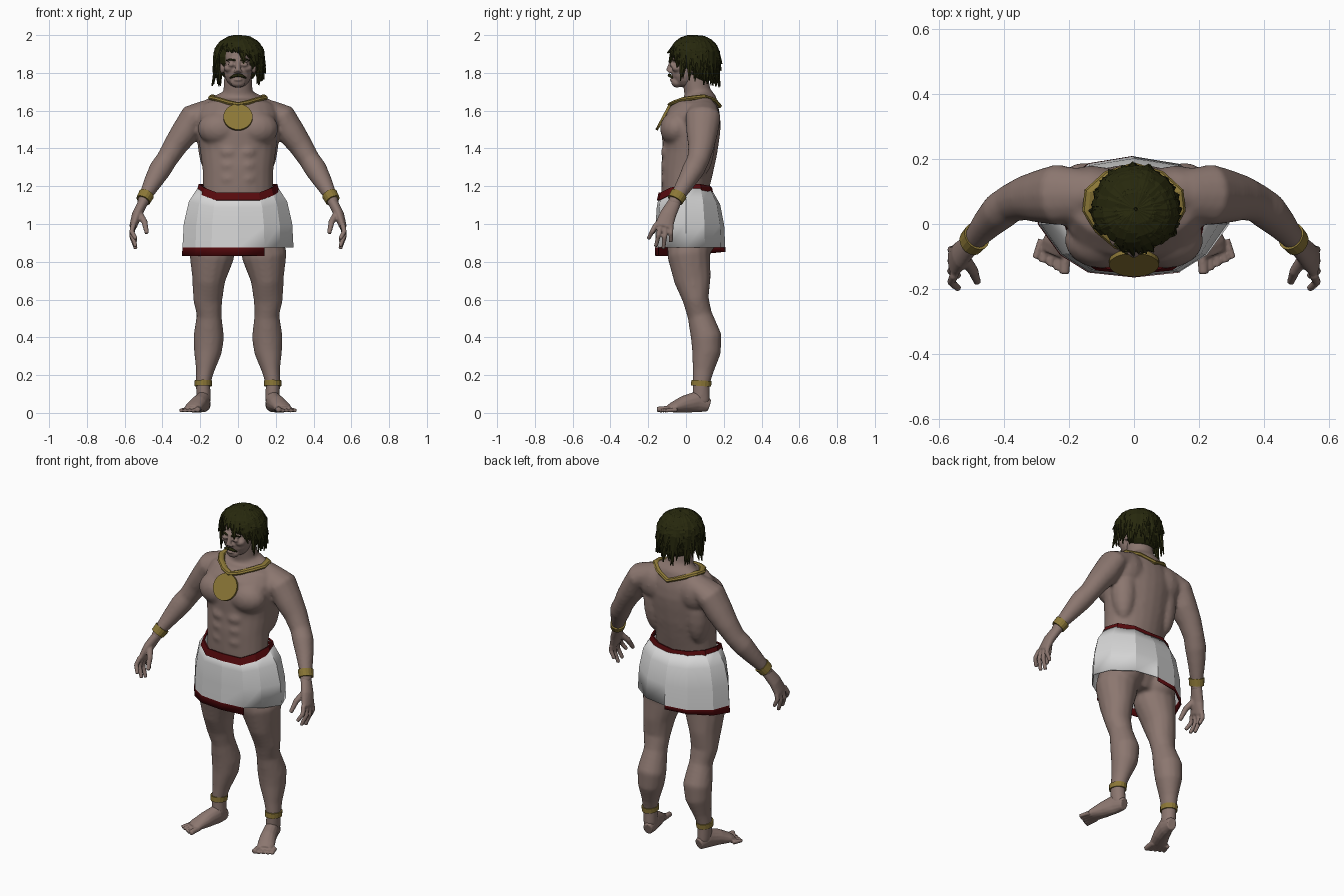
import bpy, bmesh, math, random
from mathutils import Vector, Matrix

if "Cube" in bpy.data.objects:
    bpy.data.objects.remove(bpy.data.objects["Cube"], do_unlink=True)
random.seed(4)


def material(name, r, g, b):
    m = bpy.data.materials.new(name)
    m.use_nodes = True
    m.diffuse_color = (r, g, b, 1)
    bsdf = next(n for n in m.node_tree.nodes if n.type == "BSDF_PRINCIPLED")
    bsdf.inputs["Base Color"].default_value = (r, g, b, 1)
    bsdf.inputs["Roughness"].default_value = 0.8
    return m


SKIN = material("skin", 0.26, 0.183, 0.16)
HAIR = material("dark hair", 0.02, 0.021, 0.004)
GOLD = material("gold", 0.26, 0.185, 0.038)
CLOTH = material("white cloth", 0.67, 0.67, 0.67)
RED = material("red trim", 0.1, 0.003, 0.004)


def loft(bm, rings, ref=(0, 1, 0), n=14, closed=False):
    """Tube through rings of (x, y, z, radius u, radius v)."""
    pts = [Vector(r[:3]) for r in rings]
    last, loops = len(pts) - 1, []
    for i, r in enumerate(rings):
        if closed:
            t = pts[(i + 1) % len(pts)] - pts[i - 1]
        else:
            t = pts[min(i + 1, last)] - pts[max(i - 1, 0)]
        t.normalize()
        u = Vector(ref).cross(t).normalized()
        v = t.cross(u)
        angles = [math.tau * k / n for k in range(n)]
        loops.append([bm.verts.new(pts[i] + u * r[3] * math.cos(a) + v * r[4] * math.sin(a))
                      for a in angles])
    pairs = list(zip(loops, loops[1:])) + ([(loops[-1], loops[0])] if closed else [])
    for a, b in pairs:
        for k in range(n):
            j = (k + 1) % n
            bm.faces.new((a[k], a[j], b[j], b[k]))
    if not closed:
        bm.faces.new(loops[0][::-1])
        bm.faces.new(loops[-1])


def ball(bm, centre, radii):
    mat = Matrix.Translation(centre) @ Matrix.Diagonal((*radii, 1))
    bmesh.ops.create_uvsphere(bm, u_segments=16, v_segments=10, radius=1, matrix=mat)


def mirror(bm):
    new = bmesh.ops.duplicate(bm, geom=bm.verts[:] + bm.edges[:] + bm.faces[:])["geom"]
    bmesh.ops.scale(bm, vec=(-1, 1, 1), verts=[g for g in new if isinstance(g, bmesh.types.BMVert)])
    bmesh.ops.reverse_faces(bm, faces=[g for g in new if isinstance(g, bmesh.types.BMFace)])


def finish(name, bm, mats, voxel=0, smooth=4, shade=True):
    me = bpy.data.meshes.new(name)
    bm.to_mesh(me)
    bm.free()
    ob = bpy.data.objects.new(name, me)
    bpy.context.collection.objects.link(ob)
    for m in mats:
        me.materials.append(m)
    for p in me.polygons:
        p.use_smooth = shade
    if voxel:
        rm = ob.modifiers.new("fuse", "REMESH")
        rm.mode, rm.voxel_size, rm.use_smooth_shade = "VOXEL", voxel, True
        sm = ob.modifiers.new("soften", "SMOOTH")
        sm.factor, sm.iterations = 0.5, smooth
    return ob


# Body: limbs and muscles on one side, mirrored, then the trunk
bm = bmesh.new()
loft(bm, [(.16, .09, 1.6, .06, .08), (.235, .09, 1.565, .075, .095), (.285, .085, 1.48, .074, .084),
          (.335, .08, 1.41, .064, .07), (.378, .065, 1.34, .057, .06), (.412, .04, 1.29, .06, .06),
          (.452, 0, 1.22, .049, .049), (.495, -.05, 1.14, .033, .037), (.508, -.068, 1.1, .03, .036)])
loft(bm, [(.11, .02, .98, .11, .12), (.14, .015, .83, .12, .115), (.155, .035, .7, .087, .098),
          (.16, .052, .6, .078, .07), (.153, .072, .52, .066, .066), (.155, .108, .4, .082, .083),
          (.16, .108, .32, .074, .077), (.175, .09, .22, .048, .056), (.185, .08, .15, .039, .046),
          (.18, .08, .05, .038, .048)])
loft(bm, [(.03, .085, 1.68, .04, .05), (.2, .09, 1.59, .05, .06)])
loft(bm, [(.05, .075, 1.2, .04, .035), (.055, .11, 1.35, .045, .045), (.055, .125, 1.52, .05, .05)])
ball(bm, (.097, -.05, 1.505), (.118, .088, .092))
ball(bm, (.14, .08, 1.45), (.075, .075, .2))
ball(bm, (.13, .115, 1.56), (.1, .065, .1))
ball(bm, (.12, .08, .93), (.1, .085, .1))
for z in (1.24, 1.31, 1.38):
    ball(bm, (.045, -.104, z), (.05, .028, .04))
mirror(bm)
loft(bm, [(0, .02, .86, .12, .08), (0, .02, .95, .19, .13), (0, .01, 1.05, .2, .13),
          (0, -.005, 1.17, .185, .125), (0, .005, 1.28, .187, .138), (0, .02, 1.38, .2, .145),
          (0, .025, 1.48, .215, .155), (0, .04, 1.56, .22, .15), (0, .065, 1.62, .2, .12),
          (0, .075, 1.67, .12, .085), (0, .06, 1.7, .078, .07), (0, .045, 1.8, .072, .07)], n=24)
finish("body", bm, [SKIN], .01, 8)

# Hands with curled fingers
bm = bmesh.new()
loft(bm, [(.5, -.058, 1.12, .027, .034), (.535, -.095, 1.05, .027, .044), (.556, -.118, .985, .02, .05)])
for i, tip in enumerate((.92, .88, .868, .905)):
    y, y_end = -.157 + .026 * i, -.2 + .04 * i
    loft(bm, [(.553, y, 1.0, .015, .014), (.563, (y + y_end) / 2, (1.0 + tip) / 2, .014, .013),
              (.54, y_end, tip, .011, .011)], n=8)
loft(bm, [(.525, -.1, 1.06, .02, .02), (.495, -.145, 1.01, .017, .017), (.482, -.18, .95, .012, .012)], n=8)
mirror(bm)
finish("hands", bm, [SKIN], .006, 2)

# Feet with separate toes
bm = bmesh.new()
UP = (0, 0, 1)
loft(bm, [(.172, .122, .04, .028, .034), (.185, .06, .06, .04, .058), (.21, -.01, .046, .046, .045),
          (.235, -.065, .03, .049, .029), (.247, -.093, .022, .038, .018)], ref=UP)
for i in range(5):
    s = .018 if i == 0 else .0125
    loft(bm, [(.21 + .0185 * i, -.08 + .008 * i, s + .003, s, s),
              (.214 + .0225 * i, -.154 + .012 * i, s, s * .85, s * .85)], ref=UP, n=8)
mirror(bm)
finish("feet", bm, [SKIN], .005, 2)

# Head and face
bm = bmesh.new()
ball(bm, (.036, -.075, 1.843), (.018, .012, .011))
ball(bm, (.045, -.045, 1.825), (.032, .03, .022))
ball(bm, (.014, -.085, 1.808), (.01, .012, .009))
ball(bm, (.085, .035, 1.83), (.012, .022, .035))
mirror(bm)
ball(bm, (0, .04, 1.88), (.083, .11, .1))
ball(bm, (0, 0, 1.81), (.075, .078, .09))
ball(bm, (0, -.048, 1.75), (.04, .03, .028))
ball(bm, (0, -.062, 1.866), (.062, .022, .014))
ball(bm, (0, -.074, 1.764), (.024, .014, .008))
loft(bm, [(0, -.072, 1.865, .011, .012), (0, -.085, 1.83, .014, .015), (0, -.094, 1.808, .016, .013)], n=8)
finish("head", bm, [SKIN], .006, 2)

# Moustache and eyebrows
bm = bmesh.new()
loft(bm, [(0, -.088, 1.788, .009, .009), (.022, -.084, 1.784, .01, .008), (.044, -.07, 1.772, .003, .003)], ref=UP, n=8)
loft(bm, [(.014, -.083, 1.866, .005, .005), (.04, -.078, 1.872, .006, .005), (.062, -.06, 1.866, .003, .003)], ref=UP, n=8)
mirror(bm)
finish("moustache_and_brows", bm, [HAIR])

# Hair: a cap covered with tousled locks, with a fringe falling over one eye
bm = bmesh.new()
CENTRE = Vector((.005, .045, 1.885))
ball(bm, CENTRE + Vector((0, .014, 0)), (.11, .108, .107))
ball(bm, CENTRE + Vector((0, .038, -.06)), (.1, .078, .08))
COUNT = 120
for i in range(COUNT):
    d = -180 + 360 * (i * 19 % COUNT) / COUNT + random.uniform(-4, 4)
    fringe = -55 < d < 62
    if -55 < d < 0:
        end = random.uniform(66, 80)
    elif fringe:
        end = random.uniform(80, 104) + d * .2
    else:
        end = random.uniform(100, 136)
    swell = random.uniform(.97, 1.07)
    flick = random.uniform(-.1, .14)
    az = math.radians(d - 90)
    sweep = random.uniform(.1, .5) if fringe else random.uniform(-.35, .35)
    rings = []
    for j, width in enumerate((.012, .024, .029, .027, .019, .002)):
        deg = end * (j + .1) / 5.1
        a, turn = math.radians(min(deg, 90)), az + sweep * (j / 5) ** 2
        z = .107 * math.cos(a) - max(deg - 90, 0) / 40 * .14
        flat = swell * math.sin(a) * (1 + flick * (j == 5))
        rings.append((CENTRE.x + .122 * flat * math.cos(turn), CENTRE.y + .122 * flat * math.sin(turn),
                      CENTRE.z + z * min(swell, 1.02), .3 * width + .003, width))
    loft(bm, rings, ref=(-math.sin(az), math.cos(az), 0), n=6)
finish("hair", bm, [HAIR], shade=False)

# Kilt: panels flaring from the waist, with a lower red-hemmed wrap on one side
WAIST = [(0, -.142), (.11, -.132), (.175, -.085), (.205, 0), (.18, .075), (.1, .125), (0, .135)]
WIDE = [(0, -.163), (.14, -.148), (.225, -.095), (.294, 0), (.255, .1), (.14, .185), (0, .208)]
TOPS = [1.165, 1.165, 1.19, 1.21, 1.21, 1.2, 1.19]


def around(half):
    return half + [(-x, y) for x, y in half[-2:0:-1]]


waist, wide, tops = around(WAIST), around(WIDE), TOPS + TOPS[-2:0:-1]
SIDES = len(waist)


def strips(bm, levels, keep=lambda row, col: True, trim_row=None):
    loops = [[bm.verts.new(p) for p in level] for level in levels]
    for row, (a, b) in enumerate(zip(loops, loops[1:])):
        for k in range(SIDES):
            if keep(row, k):
                j = (k + 1) % SIDES
                f = bm.faces.new((b[k], b[j], a[j], a[k]))
                f.material_index = int(row == trim_row)
                # Crease the seams between panels
                bm.edges.get((a[k], b[k])).smooth = False
    bmesh.ops.delete(bm, geom=[v for v in bm.verts if not v.link_faces], context="VERTS")


def thicken(ob, amount, offset):
    so = ob.modifiers.new("thickness", "SOLIDIFY")
    so.thickness, so.offset = amount, offset


levels = []
for t, drop in ((0, .02), (.62, .27), (.92, .62), (1, 1)):
    levels.append([(w[0] + (f[0] - w[0]) * t, w[1] + (f[1] - w[1]) * t, top + (.875 - top) * drop)
                   for w, f, top in zip(waist, wide, tops)])
levels.append([(x * 1.01, y * 1.01, .832 + .1 * max(y, 0)) for x, y in wide])
HEM = len(levels) - 2
bm = bmesh.new()
strips(bm, levels, lambda row, col: row < HEM or col == 0 or col >= SIDES // 2, trim_row=HEM)
thicken(finish("kilt", bm, [CLOTH, RED]), .006, -1)

# Belt
bm = bmesh.new()
strips(bm, [[(x * s, y * s, z - d) for (x, y), z in zip(waist, tops)] for s, d in ((.99, 0), (1.05, .04))])
thicken(finish("belt", bm, [RED], shade=False), .01, 0)

# Collar and pendant
bm = bmesh.new()
COLLAR = [(0, -.078, 1.632), (.05, -.058, 1.643), (.105, -.012, 1.66), (.14, .045, 1.668),
          (.135, .095, 1.674), (.08, .145, 1.655), (0, .17, 1.625)]
ring = COLLAR + [(-x, y, z) for x, y, z in COLLAR[-2:0:-1]]
loft(bm, [(*p, .02, .013) for p in ring], ref=UP, n=8, closed=True)
finish("collar", bm, [GOLD], shade=False)
bm = bmesh.new()
tilt = Matrix.Translation((0, -.12, 1.565)) @ Matrix.Rotation(math.radians(62), 4, "X")
bmesh.ops.create_cone(bm, cap_ends=True, segments=32, radius1=.077, radius2=.077, depth=.014, matrix=tilt)
finish("pendant", bm, [GOLD], shade=False)

# Wrist and ankle bands
for name, rings in (("bracelets", [(.484, -.038, 1.158, .042, .046), (.502, -.058, 1.125, .039, .043)]),
                    ("anklets", [(.184, .08, .142, .045, .053), (.184, .082, .172, .046, .054)])):
    bm = bmesh.new()
    loft(bm, rings, n=16)
    mirror(bm)
    finish(name, bm, [GOLD], shade=False)
